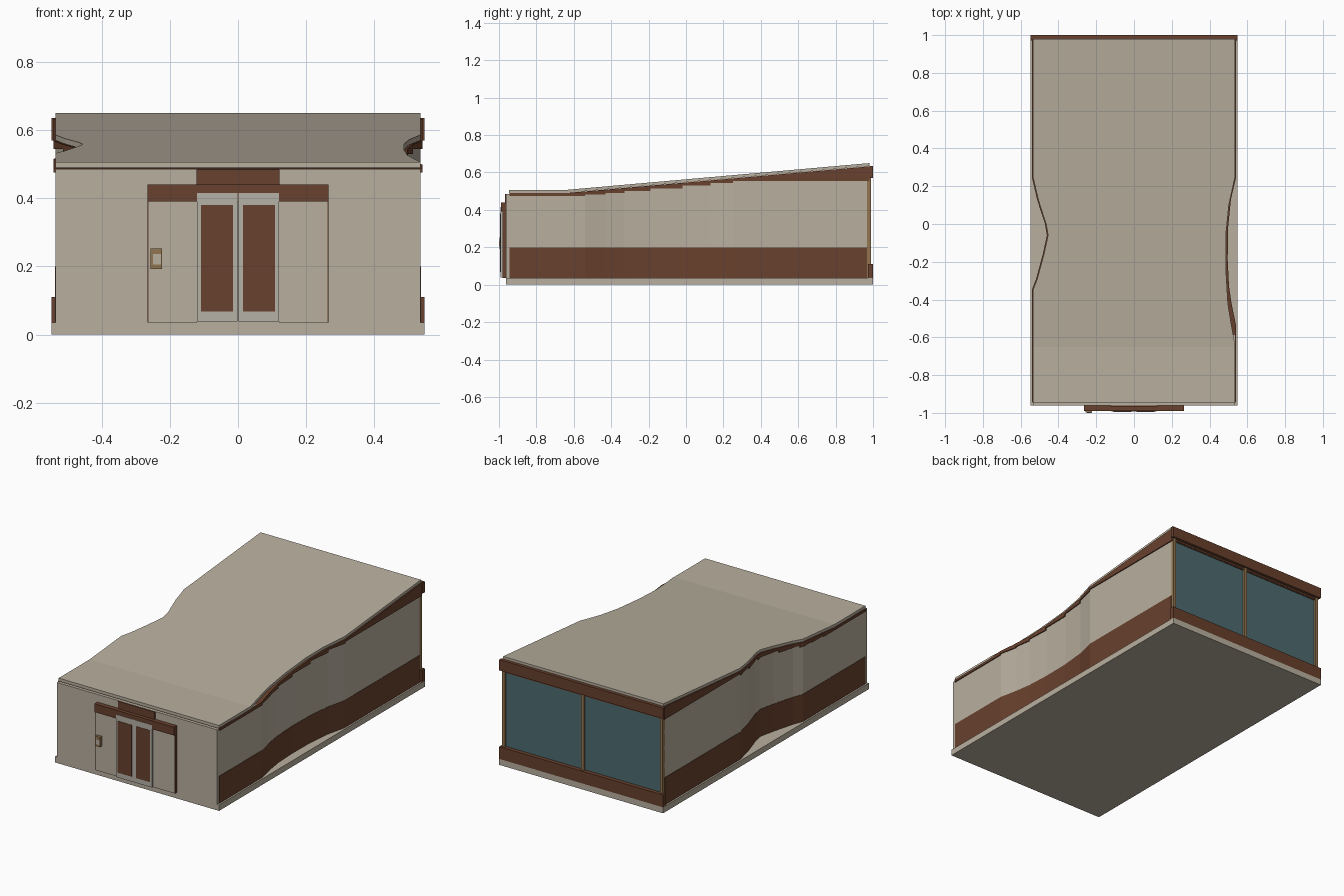
import bpy, bmesh

cube = bpy.data.objects.get("Cube")
if cube:
    bpy.data.objects.remove(cube, do_unlink=True)


def material(name, rgb):
    m = bpy.data.materials.new(name)
    m.use_nodes = True
    m.diffuse_color = (*rgb, 1)
    m.node_tree.nodes["Principled BSDF"].inputs["Base Color"].default_value = (*rgb, 1)
    return m


BEIGE = material("warm beige", (0.48, 0.43, 0.345))
BROWN = material("red brown", (0.14, 0.052, 0.026))
GLASS = material("teal glass", (0.075, 0.15, 0.165))
BRASS = material("dull brass", (0.29, 0.18, 0.08))
FRAME = material("pale door frame", (0.46, 0.44, 0.38))


def finish(name, bm, mat):
    bmesh.ops.recalc_face_normals(bm, faces=bm.faces[:])
    me = bpy.data.meshes.new(name)
    bm.to_mesh(me)
    bm.free()
    me.materials.append(mat)
    ob = bpy.data.objects.new(name, me)
    bpy.context.collection.objects.link(ob)


def box(name, x, y, z, mat):
    bm = bmesh.new()
    bmesh.ops.create_cube(bm, size=1)
    for v in bm.verts:
        v.co = [r[0] if c < 0 else r[1] for c, r in zip(v.co, (x, y, z))]
    finish(name, bm, mat)


def curve(points):
    """Piecewise linear function through (y, value) points."""
    def f(y):
        if y <= points[0][0]:
            return points[0][1]
        for (a, p), (b, q) in zip(points, points[1:]):
            if y <= b:
                return p + (q - p) * (y - a) / (b - a)
        return points[-1][1]
    return f


def loft(name, ys, left, right, low, high, mat, grow=0):
    """Solid made of upright rectangular sections set along y."""
    bm = bmesh.new()
    rings = []
    for y in ys:
        a, b = left(y) - grow, right(y) + grow
        rings.append([bm.verts.new(c) for c in (
            (a, y, low(y)), (b, y, low(y)), (b, y, high(y)), (a, y, high(y)))])
    for r, s in zip(rings, rings[1:]):
        for i in range(4):
            j = (i + 1) % 4
            bm.faces.new((r[i], r[j], s[j], s[i]))
    bm.faces.new(rings[0])
    bm.faces.new(rings[-1])
    finish(name, bm, mat)


# Plan outlines of the pinched sides, and the roof line
HALF = 0.535
left_pts = [(-0.35, -HALF), (-0.29, -0.512), (-0.16, -0.477), (-0.06, -0.455),
            (0, -0.465), (0.06, -0.485), (0.13, -0.507), (0.25, -HALF)]
wall_pts = [(-0.54, HALF), (-0.43, 0.512), (-0.33, 0.497), (-0.19, 0.49),
            (-0.02, 0.492), (0.13, 0.507), (0.25, HALF)]
roof_pts = [(-0.64, HALF), (-0.52, 0.513), (-0.42, 0.497), (-0.25, 0.487),
            (-0.05, 0.487), (0.1, 0.502), (0.25, HALF)]
left, wall_right, roof_right = curve(left_pts), curve(wall_pts), curve(roof_pts)
roof_top = curve([(-0.65, 0.506), (0.978, 0.65)])


def roof_low(y):
    return roof_top(y) - 0.016


def level(z):
    return lambda y: z


def stations(start, end, *lists):
    mid = {p[0] for l in lists for p in l if start < p[0] < end}
    return [start] + sorted(mid) + [end]


# Base, walls and roof
box("base_slab", (-0.547, 0.547), (-0.962, 1.0), (0, 0.036), BEIGE)
wall_ys = stations(-0.944, 0.968, left_pts, wall_pts)
loft("lower_wall_band", wall_ys, left, wall_right, level(0.036), level(0.2), BROWN, 0.002)
loft("upper_wall", wall_ys + [], left, wall_right, level(0.2),
     lambda y: roof_low(y) - 0.004, BEIGE)
loft("roof", stations(-0.946, 0.98, left_pts, roof_pts, [(-0.65, 0)]),
     left, roof_right, roof_low, roof_top, BEIGE)

# Stepped fascia under the roof edge
steps = [(-0.943, 0.475), (-0.54, 0.483), (-0.43, 0.489), (-0.33, 0.5),
         (-0.19, 0.515), (-0.02, 0.53), (0.13, 0.545), (0.25, 0.555), (0.98, 0)]
for (a, z), (b, _) in zip(steps, steps[1:]):
    loft("fascia", stations(a, b, left_pts, wall_pts, [(-0.65, 0)]), left, wall_right,
         level(z), lambda y: roof_low(y) - 0.001, BROWN, 0.006)

# Front wall and entrance
box("front_wall", (-HALF, HALF), (-0.962, -0.94), (0.036, 0.486), BEIGE)
box("entrance_bar", (-0.265, 0.265), (-0.99, -0.96), (0.39, 0.44), BROWN)
box("entrance_header", (-0.122, 0.122), (-0.968, -0.945), (0.44, 0.485), BROWN)
for s, side in ((-1, "right"), (1, "left")):
    def span(a, b):
        return sorted((s * a, s * b))
    box(side + "_entrance_panel", span(0.12, 0.262), (-0.98, -0.96), (0.036, 0.39), BEIGE)
    box(side + "_panel_edge", span(0.26, 0.265), (-0.979, -0.96), (0.036, 0.39), BROWN)
    box(side + "_door", span(0.001, 0.12), (-0.992, -0.96), (0.038, 0.415), FRAME)
    box(side + "_door_pane", span(0.014, 0.108), (-0.994, -0.99), (0.068, 0.38), BROWN)
    box(side + "_back_post", span(0.518, HALF), (0.966, 0.988), (0.036, 0.6), BRASS)
    box(side + "_window", span(0.008, 0.52), (0.96, 0.976), (0.1, 0.6), GLASS)

# Entry keypad
box("keypad", (-0.256, -0.223), (-0.998, -0.975), (0.192, 0.252), BRASS)
box("keypad_screen", (-0.249, -0.226), (-1.0, -0.996), (0.205, 0.236), BEIGE)

# Back window wall
box("back_mullion", (-0.01, 0.01), (0.966, 0.988), (0.1, 0.6), BRASS)
box("back_sill_band", (-0.547, 0.547), (0.972, 1.0), (0.036, 0.11), BROWN)
box("back_header_band", (-0.547, 0.547), (0.98, 1.0), (0.57, 0.635), BROWN)
box("back_header_core", (-HALF, HALF), (0.955, 0.982), (0.56, 0.633), BROWN)
